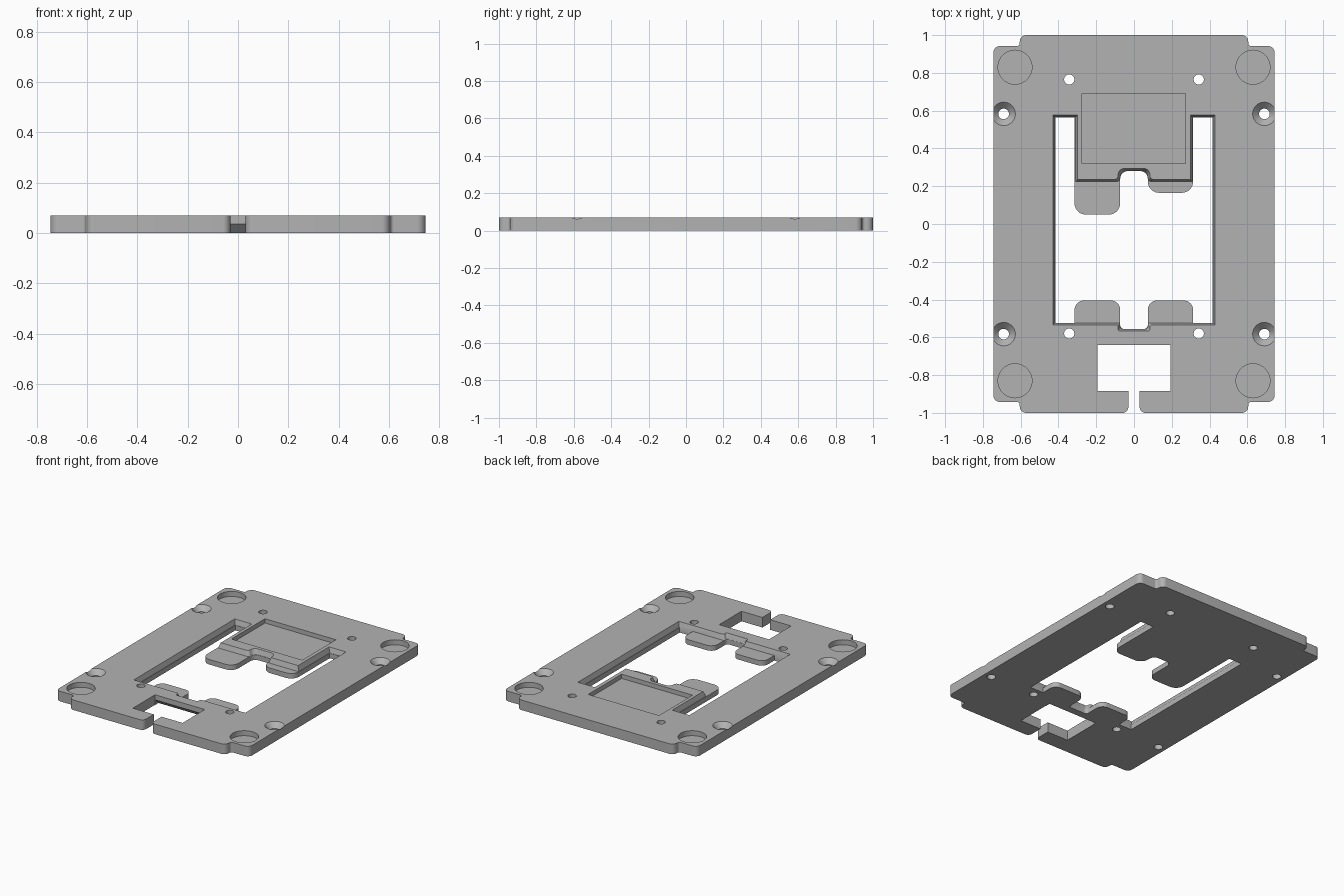
import bpy, bmesh, math
from mathutils import Vector

cube = bpy.data.objects.get("Cube")
if cube:
    bpy.data.objects.remove(cube, do_unlink=True)

TOP, TAB = 0.07, 0.035

grey = bpy.data.materials.new("plain grey")
grey.use_nodes = True
grey.diffuse_color = (0.45, 0.45, 0.45, 1)
grey.node_tree.nodes["Principled BSDF"].inputs["Base Color"].default_value = grey.diffuse_color


def outline(corners, inset=0.0, steps=8):
    """Round the corners (x, y, radius) of a right-angled loop, optionally inset."""
    pts = [Vector(c[:2]) for c in corners]
    n = len(pts)
    dirs = [(pts[(i + 1) % n] - pts[i]).normalized() for i in range(n)]
    moved = [p + inset * (Vector((-dirs[i - 1].y, dirs[i - 1].x)) + Vector((-dirs[i].y, dirs[i].x)))
             for i, p in enumerate(pts)]
    result = []
    for i, c in enumerate(moved):
        r = corners[i][2]
        if not r:
            result.append(c)
            continue
        for k in range(steps + 1):
            t = math.pi / 2 * k / steps
            result.append(c - dirs[i - 1] * r * (1 - math.sin(t)) + dirs[i] * r * (1 - math.cos(t)))
    return result


def rect(x0, x1, y0, y1):
    return outline([(x0, y0, 0), (x1, y0, 0), (x1, y1, 0), (x0, y1, 0)])


def circle(x, y, r, n=40):
    return [Vector((x + r * math.cos(2 * math.pi * k / n), y + r * math.sin(2 * math.pi * k / n)))
            for k in range(n)]


def prism(name, low, z0, z1, high=None):
    """Solid between two matching loops."""
    bm = bmesh.new()
    a = [bm.verts.new((p.x, p.y, z0)) for p in low]
    b = [bm.verts.new((p.x, p.y, z1)) for p in (high or low)]
    bm.faces.new(a[::-1])
    bm.faces.new(b)
    n = len(a)
    for i in range(n):
        j = (i + 1) % n
        bm.faces.new((a[i], a[j], b[j], b[i]))
    mesh = bpy.data.meshes.new(name)
    bm.to_mesh(mesh)
    bm.free()
    mesh.materials.append(grey)
    obj = bpy.data.objects.new(name, mesh)
    bpy.context.collection.objects.link(obj)
    return obj


# Plate outline with stepped corners, cable opening and front slot
right = [(0.03, -0.885, 0), (0.03, -1, 0.03), (0.605, -1, 0.035), (0.605, -0.942, 0.015),
         (0.745, -0.942, 0.035), (0.745, 0.942, 0.035), (0.605, 0.942, 0.015), (0.605, 1, 0.035)]
right = [(-0.195, -0.64, 0), (0.192, -0.64, 0), (0.192, -0.885, 0)][1:] + right
left = [(-x, y, r) for x, y, r in reversed(right)]
plate = prism("base_plate", outline(right + left), 0, TOP)

cutters = []


def cut(*args):
    cutters.append(prism("cutter", *args))


# Window at full depth, leaving the four low tabs
cut(outline([
    (-0.415, -0.523, 0), (-0.315, -0.523, 0), (-0.315, -0.405, 0.05), (-0.073, -0.405, 0.05),
    (-0.073, -0.555, 0.02), (0.073, -0.555, 0.02), (0.073, -0.405, 0.05), (0.313, -0.405, 0.05),
    (0.313, -0.523, 0), (0.415, -0.523, 0), (0.415, 0.563, 0), (0.313, 0.563, 0),
    (0.313, 0.165, 0.06), (0.073, 0.165, 0.06), (0.073, 0.28, 0.04), (-0.073, 0.28, 0.04),
    (-0.073, 0.05, 0.06), (-0.315, 0.05, 0.06), (-0.315, 0.563, 0), (-0.415, 0.563, 0)]),
    -0.05, 0.12)

# Upper window around the tongue, with sloping walls
rim = [(0.085, -0.535, 0.012), (0.43, -0.535, 0), (0.43, 0.578, 0), (0.298, 0.578, 0),
       (0.298, 0.236, 0), (0.085, 0.236, 0.02), (0.085, 0.295, 0.035)]
rim = [(0.085, -0.568, 0.012)] + rim
rim += [(-x, y, r) for x, y, r in reversed(rim)]
cut(outline(rim, 0.012), TAB, TOP + 0.001, outline(rim))

# Shallow rectangular pocket on the tongue
cut(rect(-0.275, 0.272, 0.32, 0.69), 0.04, 0.12)

# Undercut on the inner wall of the cable opening
cut(rect(-0.19, 0.19, -0.70, -0.595), -0.01, 0.035, rect(-0.19, 0.19, -0.70, -0.64))

# Corner pockets, countersunk holes and small through holes
for sx in (-1, 1):
    for sy in (-1, 1):
        cut(circle(sx * 0.63, sy * 0.83, 0.09), 0.035, 0.12)
        x, y = sx * 0.69, sy * 0.583
        cut(circle(x, y, 0.028), -0.05, 0.12)
        cut(circle(x, y, 0.026), 0.034, TOP + 0.001, circle(x, y, 0.063))
    for y in (0.765, -0.58):
        cut(circle(sx * 0.343, y, 0.027), -0.05, 0.12)

bpy.ops.object.select_all(action='DESELECT')
plate.select_set(True)
bpy.context.view_layer.objects.active = plate
for c in cutters:
    c.hide_render = True
    mod = plate.modifiers.new("cut", 'BOOLEAN')
    mod.operation = 'DIFFERENCE'
    mod.solver = 'EXACT'
    mod.object = c
    bpy.ops.object.modifier_apply(modifier=mod.name)
    bpy.data.objects.remove(c, do_unlink=True)

bpy.ops.object.shade_smooth_by_angle(angle=math.radians(30))
